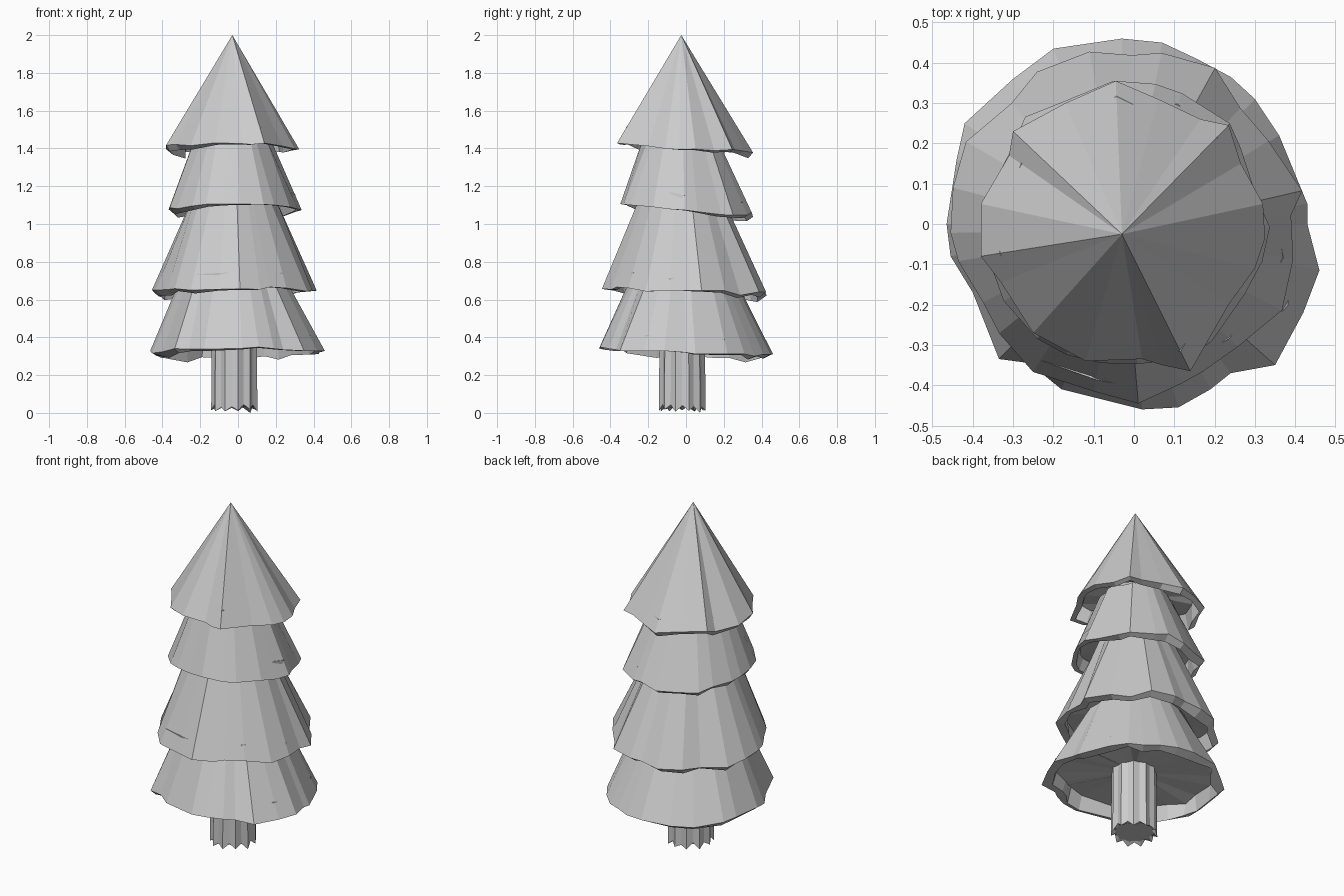
import bpy, bmesh, math, random
from mathutils import Vector

if "Cube" in bpy.data.objects:
    bpy.data.objects.remove(bpy.data.objects["Cube"])

random.seed(7)
U = random.uniform


def loft(name, rings, close_start=False, close_end=False):
    """Skin a list of rings; a ring with a single point becomes a tip."""
    bm = bmesh.new()
    vr = [[bm.verts.new(p) for p in ring] for ring in rings]
    for a, b in zip(vr, vr[1:]):
        n = max(len(a), len(b))
        for i in range(n):
            j = (i + 1) % n
            if len(a) == 1:
                bm.faces.new((a[0], b[i], b[j]))
            else:
                bm.faces.new((a[i], b[i], b[j], a[j]))
    if close_start:
        bm.faces.new(vr[0])
    if close_end:
        bm.faces.new(vr[-1])
    bmesh.ops.recalc_face_normals(bm, faces=bm.faces)
    mesh = bpy.data.meshes.new(name)
    bm.to_mesh(mesh)
    bm.free()
    ob = bpy.data.objects.new(name, mesh)
    bpy.context.collection.objects.link(ob)
    return ob


def rough_circle(cx, cy, r, n, jitter):
    pts = []
    for i in range(n):
        a = 2 * math.pi * (i + U(-.3, .3)) / n
        k = r + U(-jitter, jitter)
        pts.append((cx + k * math.cos(a), cy + k * math.sin(a)))
    return pts


def tier(name, outline, z_rim, tilt, z_top, r_top, centre, inner_r):
    """Ragged cone: skirt, drooping lip, recessed underside."""
    c = Vector((*centre, 0))
    top, rim, lip, under, inner = [], [], [], [], []
    for x, y in outline:
        d = Vector((x, y, 0)) - c
        u = d.normalized()
        z = z_rim - tilt * u.y + U(-.012, .012)
        rt = r_top + (U(-.012, .012) if r_top else 0)
        p = Vector((x, y, z))
        t = c + u * rt + Vector((0, 0, z_top))
        back = max(0, .55 - .5 * u.x + .3 * u.y)
        q = c + d * U(.88, .95)
        q.z = z - .035 * back * U(.4, 1.1)
        s = p.lerp(t, (.075 + U(-.015, .015)) / (z_top - z))
        w = c + (s - c) * U(.91, 1.012)
        w.z = s.z
        top.append(t)
        rim.append(p)
        lip.append(q)
        under.append(w)
        inner.append(c + u * inner_r + Vector((0, 0, z_rim + .075)))
    if r_top == 0:
        top = [c + Vector((0, 0, z_top))]
    return loft(name, [top, rim, lip, under, inner], close_start=r_top > 0)


# Outlines of the lowest and highest tiers, counter-clockwise
low = [(.43, 0), (.43, .05), (.36, .22), (.30, .31), (.24, .365), (.155, .41),
       (.07, .45), (-.03, .46), (-.2, .435), (-.3, .36), (-.42, .25),
       (-.44, .16), (-.465, 0), (-.455, -.08), (-.4, -.17), (-.335, -.335),
       (-.26, -.345), (-.18, -.41), (.02, -.46), (.11, -.455), (.19, -.41),
       (.24, -.37), (.35, -.35), (.42, -.22), (.46, -.115)]
high = [(.325, -.035), (.32, .05), (.265, .15), (.235, .245), (.165, .26),
        (.06, .31), (-.045, .355), (-.17, .3), (-.3, .23), (-.31, .17),
        (-.38, .05), (-.38, -.08), (-.33, -.145), (-.25, -.27), (-.12, -.34),
        (.02, -.335), (.07, -.35), (.14, -.365), (.235, -.2), (.3, -.11)]

# Foliage tiers
tier("foliage_bottom", low, .325, .02, .72, .27, (-.02, -.02), .10)
tier("foliage_lower", rough_circle(-.02, 0, .425, 24, .022),
     .645, .018, 1.14, .215, (-.025, -.02), .26)
tier("foliage_upper", rough_circle(-.025, -.012, .355, 22, .018),
     1.075, .025, 1.46, .19, (-.03, -.025), .20)
tier("foliage_top", high, 1.405, .015, 2.0, 0, (-.03, -.025), .17)

# Trunk with fluted sides and a ragged foot
N = 22
a = [2 * math.pi * i / N for i in range(N)]
rad = [.125 if i % 2 else .113 for i in range(N)]


def trunk_ring(k, z):
    return [(-.017 + k * r * math.cos(t), -.02 + k * r * math.sin(t), z(i))
            for i, (r, t) in enumerate(zip(rad, a))]


foot = [U(.005, .02) if i % 2 else U(.025, .045) for i in range(N)]
foot[3] = 0
loft("trunk", [trunk_ring(.97, lambda i: .41),
               trunk_ring(1, lambda i: foot[i]),
               trunk_ring(.85, lambda i: .03)],
     close_start=True, close_end=True)
